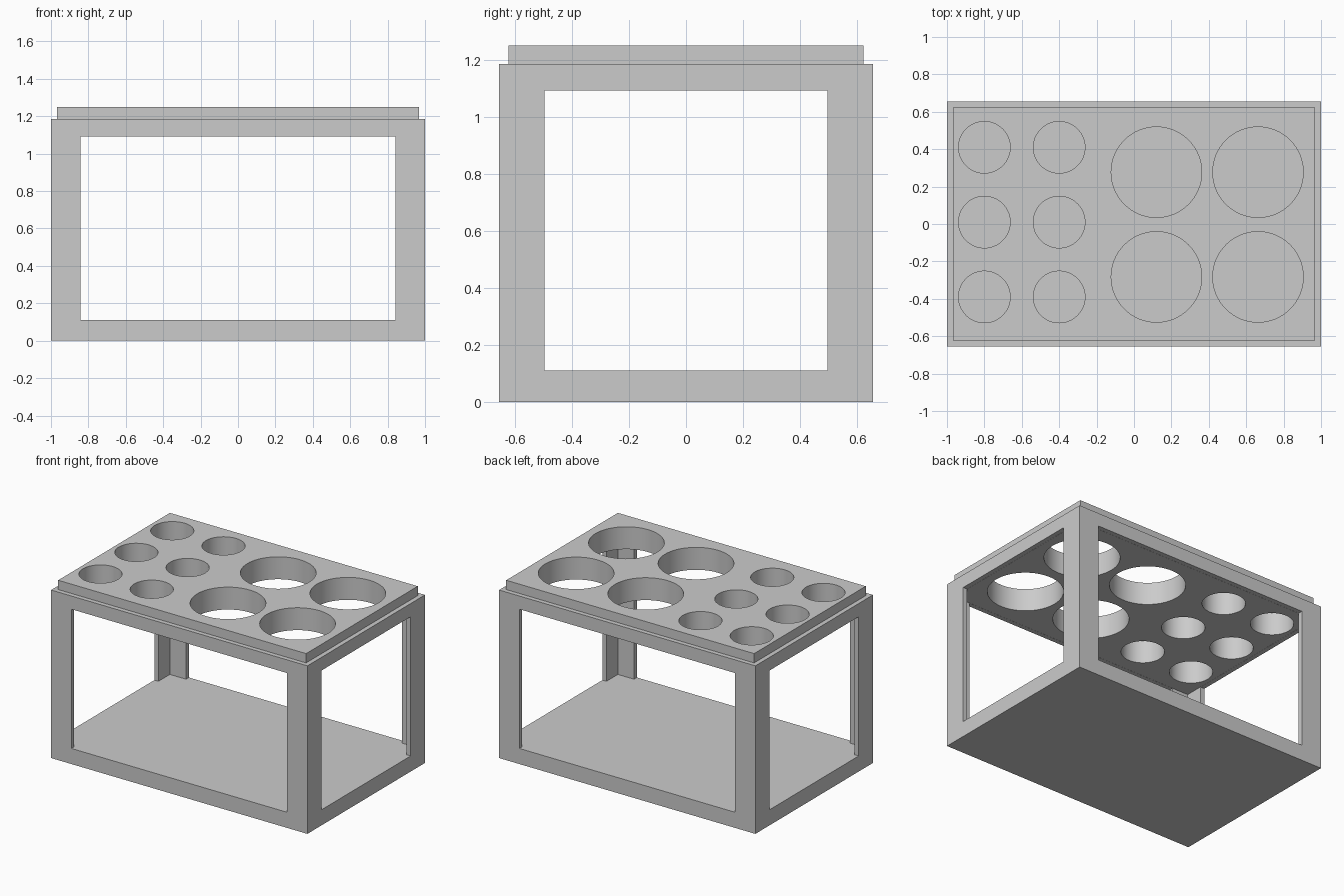
import bpy
import bmesh
from mathutils import Matrix

old = bpy.data.objects.get("Cube")
if old:
    bpy.data.objects.remove(old, do_unlink=True)

GREY = (0.6, 0.6, 0.6, 1.0)
grey = bpy.data.materials.new("light grey")
grey.use_nodes = True
grey.diffuse_color = GREY
grey.node_tree.nodes["Principled BSDF"].inputs["Base Color"].default_value = GREY

HALF_X, HALF_Y = 1.0, 0.655      # outer half sizes
WALL = 0.032                     # wall thickness
FLOOR, LINTEL = 0.11, 1.092      # window bottom and top
WALL_TOP, LID_TOP = 1.185, 1.25


def finish(name, bm):
    mesh = bpy.data.meshes.new(name)
    bm.to_mesh(mesh)
    bm.free()
    mesh.materials.append(grey)
    obj = bpy.data.objects.new(name, mesh)
    bpy.context.collection.objects.link(obj)
    return obj


def box(name, hx, hy, z0, z1):
    bm = bmesh.new()
    place = Matrix.Translation((0, 0, (z0 + z1) / 2)) @ Matrix.Diagonal((2 * hx, 2 * hy, z1 - z0, 1))
    bmesh.ops.create_cube(bm, size=1, matrix=place)
    return finish(name, bm)


def cut(obj, cutter):
    """Subtract the cutter from obj and discard it."""
    cutter.hide_render = True
    mod = obj.modifiers.new("cut", 'BOOLEAN')
    mod.operation = 'DIFFERENCE'
    mod.solver = 'EXACT'
    mod.object = cutter
    bpy.context.view_layer.objects.active = obj
    bpy.ops.object.modifier_apply(modifier=mod.name)
    bpy.data.objects.remove(cutter, do_unlink=True)


# Case: thin walls on a thick floor, with a window in each side
case = box("case", HALF_X, HALF_Y, 0, WALL_TOP)
cut(case, box("cavity", HALF_X - WALL, HALF_Y - WALL, FLOOR, 2))
cut(case, box("front_back_window", 0.842, 2, FLOOR, LINTEL))
cut(case, box("side_window", 2, 0.496, FLOOR, LINTEL))

# Lid: thick plate that sits inside the walls, pierced by round holes
lid = box("lid", HALF_X - WALL - 0.001, HALF_Y - WALL - 0.001, LINTEL, LID_TOP)
holes = [(x, y, 0.138) for x in (-0.80, -0.40) for y in (-0.39, 0.01, 0.41)]
holes += [(x, y, 0.242) for x in (0.12, 0.663) for y in (-0.283, 0.277)]
bm = bmesh.new()
for x, y, r in holes:
    bmesh.ops.create_cone(bm, cap_ends=True, segments=64, radius1=r, radius2=r,
                          depth=1, matrix=Matrix.Translation((x, y, 1.17)))
cut(lid, finish("hole_cutters", bm))

# Smooth hole walls, sharp edges everywhere else
bpy.ops.object.select_all(action='DESELECT')
lid.select_set(True)
bpy.context.view_layer.objects.active = lid
bpy.ops.object.shade_smooth_by_angle()
